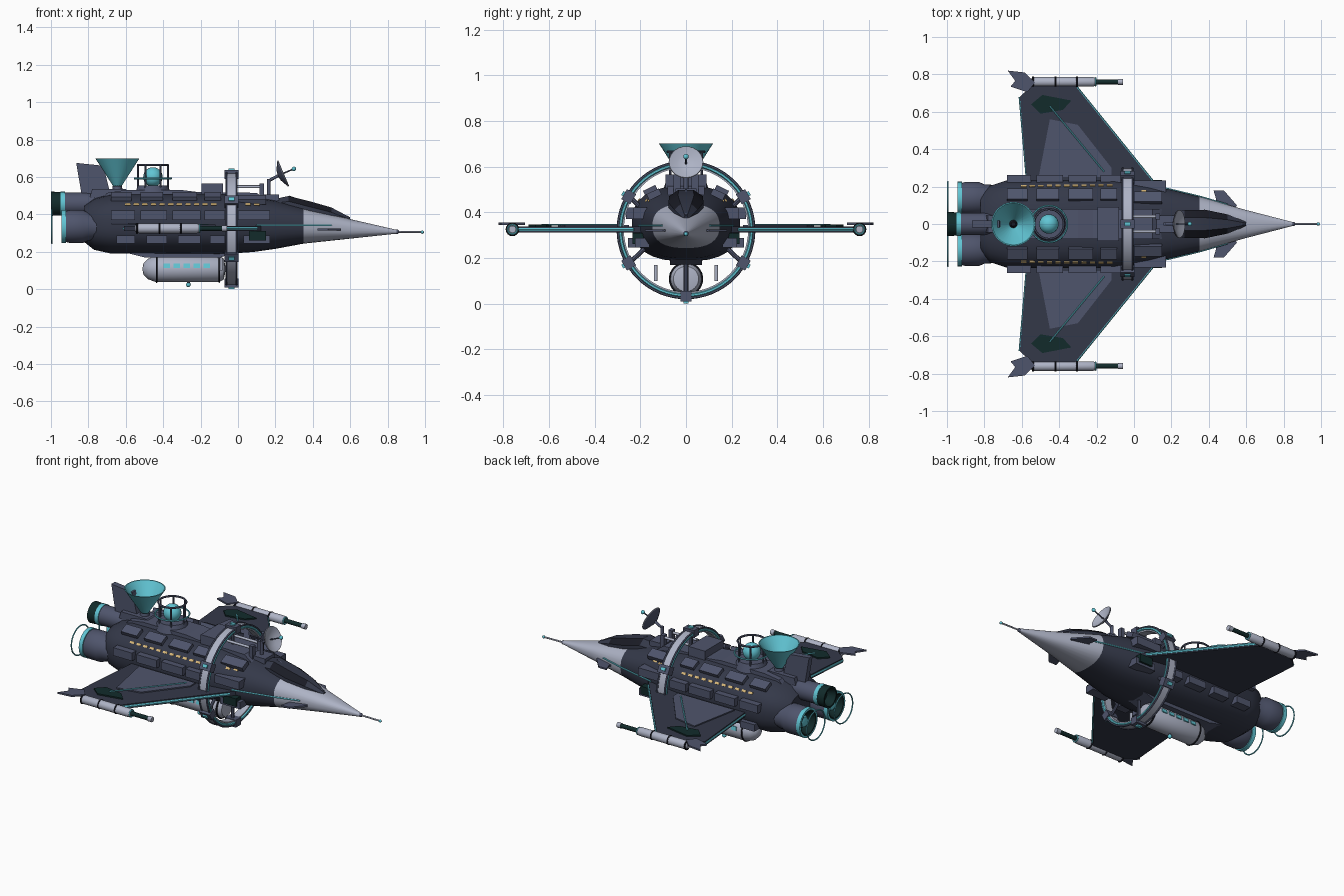
import bpy, bmesh, math
from mathutils import Vector, Matrix

if "Cube" in bpy.data.objects:
    bpy.data.objects.remove(bpy.data.objects["Cube"])

def mat(name, r, g, b):
    m = bpy.data.materials.new(name)
    m.diffuse_color = (r, g, b, 1)
    m.use_nodes = True
    m.node_tree.nodes["Principled BSDF"].inputs["Base Color"].default_value = m.diffuse_color
    return m

NAVY = mat("navy hull", .034, .040, .066)
SLATE = mat("slate panel", .078, .090, .150)
SILVER = mat("silver", .42, .45, .56)
CYAN = mat("cyan", .12, .56, .66)
GREEN = mat("dark green", .006, .024, .024)
AMBER = mat("amber window", .72, .50, .20)
BLACK = mat("black", .010, .011, .018)

def finish(name, bm, *mats, smooth=True):
    bmesh.ops.remove_doubles(bm, verts=bm.verts, dist=1e-5)
    bmesh.ops.recalc_face_normals(bm, faces=bm.faces)
    me = bpy.data.meshes.new(name)
    bm.to_mesh(me)
    bm.free()
    for m in mats:
        me.materials.append(m)
    ob = bpy.data.objects.new(name, me)
    bpy.context.collection.objects.link(ob)
    if smooth:
        bpy.ops.object.select_all(action='DESELECT')
        ob.select_set(True)
        bpy.context.view_layer.objects.active = ob
        bpy.ops.object.shade_smooth_by_angle(angle=math.radians(32))
    return ob

def box(name, m, x0, x1, y0, y1, z0, z1, rot=0):
    """Box from its limits, turned about its own x axis."""
    bm = bmesh.new()
    c = Vector(((x0 + x1) / 2, (y0 + y1) / 2, (z0 + z1) / 2))
    size = Matrix.Diagonal((abs(x1 - x0), abs(y1 - y0), abs(z1 - z0), 1))
    bmesh.ops.create_cube(bm, size=1, matrix=Matrix.Translation(c) @ Matrix.Rotation(rot, 4, 'X') @ size)
    return finish(name, bm, m, smooth=False)

def lathe(name, m, prof, origin, axis=(0, 0, 1), n=24, closed=False):
    """Revolve (radius, distance) points about an axis."""
    bm = bmesh.new()
    q = Vector(axis).to_track_quat('Z', 'Y')
    o = Vector(origin)
    rings = [[bm.verts.new(o + q @ Vector((r * math.cos(2 * math.pi * i / n), r * math.sin(2 * math.pi * i / n), h)))
              for i in range(n)] for r, h in prof]
    pairs = list(zip(rings, rings[1:])) + ([(rings[-1], rings[0])] if closed else [])
    for a, b in pairs:
        for i in range(n):
            j = (i + 1) % n
            bm.faces.new((a[i], a[j], b[j], b[i]))
    return finish(name, bm, m)

def rod(name, m, p, q, r, r2=None, n=12):
    d = Vector(q) - Vector(p)
    return lathe(name, m, [(0, 0), (r, 0), (r if r2 is None else r2, d.length), (0, d.length)], p, d, n)

def ball(name, m, c, r, n=20):
    k = n // 2
    return lathe(name, m, [(r * math.sin(math.pi * i / k), -r * math.cos(math.pi * i / k)) for i in range(k + 1)], c, n=n)

def hoop(name, m, c, axis, R, r, n=40, t=8):
    prof = [(R + r * math.cos(2 * math.pi * i / t), r * math.sin(2 * math.pi * i / t)) for i in range(t)]
    return lathe(name, m, prof, c, axis, n, closed=True)

def plate(name, m, pts, lo, hi, upright=False):
    """Extrude an outline through z, or through y when upright."""
    bm = bmesh.new()
    put = lambda a, b, c: bm.verts.new((a, c, b) if upright else (a, b, c))
    A = [put(a, b, lo) for a, b in pts]
    B = [put(a, b, hi) for a, b in pts]
    bm.faces.new(A)
    bm.faces.new(B)
    for i in range(len(pts)):
        j = (i + 1) % len(pts)
        bm.faces.new((A[i], A[j], B[j], B[i]))
    return finish(name, bm, m, smooth=False)

def loft(name, secs, n, p, rule, *mats):
    """Skin superellipse sections (x, half width, bottom, top)."""
    bm = bmesh.new()
    rings = []
    for x, w, b, t in secs:
        ring = []
        for i in range(n):
            a = 2 * math.pi * (i + .5) / n
            c, s = math.cos(a), math.sin(a)
            ring.append(bm.verts.new((x, w * math.copysign(abs(c) ** (2 / p), c),
                                      (b + t) / 2 + (t - b) / 2 * math.copysign(abs(s) ** (2 / p), s))))
        rings.append(ring)
    for k, (a, b) in enumerate(zip(rings, rings[1:])):
        for i in range(n):
            f = bm.faces.new((a[i], a[(i + 1) % n], b[(i + 1) % n], b[i]))
            f.material_index = rule(k, i)
    bm.faces.new(rings[0])
    bm.faces.new(rings[-1])
    return finish(name, bm, *mats)

# Hull and nose
HULL = [(-.82, .16, .25, .45), (-.77, .205, .21, .485), (-.68, .235, .19, .51), (-.1, .238, .185, .515), (.08, .21, .198, .495),
        (.2, .183, .215, .475), (.35, .147, .243, .437), (.6, .075, .27, .375), (.85, .01, .297, .317)]
loft("hull", HULL, 28, 2.5, lambda k, i: int(k >= 6), NAVY, SILVER)

def hull_y(x, z):
    for a, b in zip(HULL, HULL[1:]):
        if a[0] <= x <= b[0]:
            f = (x - a[0]) / (b[0] - a[0])
            w, lo, hi = (a[j] + f * (b[j] - a[j]) for j in (1, 2, 3))
            u = min(1, abs(2 * z - lo - hi) / (hi - lo))
            return w * (1 - u ** 2.5) ** .4
    return 0

rod("nose_probe", SILVER, (.84, 0, .307), (.98, 0, .305), .005)
ball("probe_tip", CYAN, (.985, 0, .305), .009, 12)
ball("probe_joint", SLATE, (.85, 0, .307), .012, 12)

# Canopy
loft("canopy", [(.15, .05, .40, .475), (.27, .08, .39, .502), (.38, .082, .36, .475), (.5, .055, .34, .44), (.6, .012, .34, .385)],
     8, 2.2, lambda k, i: int(k in (1, 2) and i in (0, 2)), NAVY, BLACK)
rod("canopy_spine", SLATE, (.27, 0, .495), (.59, 0, .385), .007, n=6)

# Dorsal deck, equipment blocks and keel
plate("dorsal_deck", SLATE, [(-.74, .47), (-.70, .515), (-.6, .53), (-.3, .53), (-.22, .52), (.1, .515), (.16, .47)], -.08, .08, True)
box("dorsal_block", SLATE, -.195, -.08, -.09, .09, .5, .565)
box("dish_base", SLATE, .12, .22, -.045, .045, .46, .505)
plate("keel", SLATE, [(-.62, .2), (-.5, .17), (-.1, .168), (0, .2)], -.07, .07, True)

# Tail fin
plate("tail_fin", SLATE, [(-.865, .675), (-.72, .66), (-.68, .5), (-.83, .47)], -.018, .018, True)
plate("fin_foot", SLATE, [(-.8, .46), (-.78, .535), (-.6, .535), (-.55, .5)], -.045, .045, True)

for s in (1, -1):
    # Wing, raised panels and glowing edges
    my = lambda pts: [(x, s * y) for x, y in pts]
    plate("wing", NAVY, my([(.17, .14), (-.315, .74), (-.53, .755), (-.61, .68), (-.565, .14)]), .311, .338)
    plate("wing_panel", SLATE, my([(-.45, .56), (-.30, .53), (-.12, .30), (-.12, .25), (-.51, .25)]), .336, .345)
    plate("wing_hatch", GREEN, my([(-.49, .69), (-.335, .66), (-.38, .61), (-.5, .59), (-.55, .64)]), .336, .346)
    rod("wing_line", CYAN, (-.45, s * .63, .346), (-.16, s * .28, .346), .004, n=6)
    rod("leading_edge", CYAN, (-.315, s * .74, .325), (.10, s * .227, .325), .008, n=6)
    rod("trailing_edge", CYAN, (-.61, s * .68, .325), (-.57, s * .22, .325), .007, n=6)
    # Wing tip pod and stabiliser
    o = (0, s * .76, .325)
    lathe("tip_pod", SILVER, [(0, -.55), (.018, -.55), (.026, -.53), (.026, -.22), (.02, -.205), (0, -.205)], o, (1, 0, 0), 16)
    for x in (-.54, -.42, -.305):
        hoop("pod_band", BLACK, (x, s * .76, .325), (1, 0, 0), .025, .005, 16, 6)
    rod("pod_barrel", GREEN, (-.21, s * .76, .325), (-.08, s * .76, .325), .013)
    rod("pod_muzzle", SILVER, (-.085, s * .76, .325), (-.06, s * .76, .325), .016)
    hoop("muzzle_ring", CYAN, (-.205, s * .76, .325), (1, 0, 0), .021, .004, 16, 6)
    plate("tip_stabiliser", SLATE, my([(-.675, .82), (-.585, .81), (-.53, .755), (-.57, .705), (-.66, .735), (-.635, .765)]), .345, .355)
    # Canard
    plate("canard", SLATE, my([(.54, .08), (.55, .10), (.48, .18), (.425, .18), (.44, .13), (.4, .08)]), .315, .325)
    # Side stripe along the bow
    for a, b in ((.1, .2), (.2, .35), (.35, .5)):
        rod("bow_stripe", CYAN, (a, s * hull_y(a, .342), .342), (b, s * hull_y(b, .342), .342), .005, n=6)
    box("side_intake", GREEN, .06, .15, s * .17, s * .235, .26, .31)
    # Armour pads
    for x0, x1 in ((-.68, -.55), (-.52, -.38), (-.35, -.2), (-.18, -.07), (.0, .17)):
        d = .03 if x0 >= 0 else 0
        box("upper_pad", SLATE, x0, x1, s * (.2 - d), s * (.263 - d), .37, .42)
        box("lower_pad", SLATE, x0 + .03, x1, s * (.19 - d), s * (.253 - d), .245, .288)
        box("shoulder_pad", SLATE, x0, x1 - .02, s * (.125 - d / 2), s * (.185 - d / 2), .478 - d / 2, .508 - d / 2, -s * .45)
    # Cabin windows
    for i in range(16):
        x = -.59 + .046 * i
        if not -.09 < x < .01:
            box("cabin_window", AMBER, x - .014, x + .014, s * (hull_y(x, .452) - .003), s * (hull_y(x, .452) + .004), .446, .459, s * .6)
    # Lower engine
    o = (0, s * .137, .335)
    lathe("engine", SLATE, [(0, .72), (.07, .72), (.075, .8), (.088, .83), (.088, .90), (.08, .93)], o, (-1, 0, 0), 28)
    lathe("engine_band", CYAN, [(.08, .92), (.089, .92), (.089, .945), (.078, .945)], o, (-1, 0, 0), 28)
    lathe("engine_throat", GREEN, [(.08, .944), (.07, .944), (.045, .89), (0, .89)], o, (-1, 0, 0), 28)
    lathe("engine_core", CYAN, [(.045, .892), (.03, .92), (0, .93)], o, (-1, 0, 0), 20)
    hoop("exhaust_hoop", CYAN, (-.995, s * .137, .335), (1, 0, 0), .09, .004)
    # Pod struts, docking rods and pod windows
    rod("pod_strut", SILVER, (-.09, s * .133, .10), (-.09, s * .133, .17), .008)
    rod("docking_rod", SILVER, (-.05, s * .04, .548), (.14, s * .04, .548), .008)
    box("rod_mount", SLATE, .115, .14, s * .025, s * .055, .48, .565)
    for i in range(5):
        x = -.38 + i * .053
        box("pod_window", CYAN, x - .017, x + .017, s * .066, s * .073, .113, .136, s * .2)

# Upper centre engine
o = (0, 0, .457)
lathe("top_engine", SLATE, [(0, .7), (.05, .7), (.06, .82), (.06, .93)], o, (-1, 0, 0))
lathe("top_engine_band", CYAN, [(.05, .925), (.064, .925), (.064, .95), (.05, .95)], o, (-1, 0, 0))
lathe("top_nozzle", GREEN, [(.055, .945), (.062, .95), (.065, 1.0), (.055, 1.0), (.04, .95), (0, .95)], o, (-1, 0, 0))

# Ring around the hull
C = (-.035, 0, .323)
lathe("hull_ring", SILVER, [(.272, -.024), (.298, -.024), (.298, .024), (.272, .024)], C, (1, 0, 0), 64, True)
for dx in (-.026, .026):
    hoop("ring_light", CYAN, (C[0] + dx, 0, C[2]), (1, 0, 0), .287, .008, 64, 6)
    hoop("ring_rim", SLATE, (C[0] + dx, 0, C[2]), (1, 0, 0), .298, .006, 64, 6)
for k in range(6):
    a = math.radians(30 + 60 * k)
    y, z = .29 * math.cos(a), C[2] + .29 * math.sin(a)
    box("ring_block", SLATE, -.072, .002, y - .023, y + .023, z - .025, z + .025, a)
    y, z = .316 * math.cos(a), C[2] + .316 * math.sin(a)
    box("block_light", CYAN, -.05, -.02, y - .006, y + .006, z - .01, z + .01, a)
    rod("ring_spoke", SLATE, (-.035, .2 * math.cos(a), C[2] + .15 * math.sin(a)),
        (-.035, .28 * math.cos(a), C[2] + .28 * math.sin(a)), .01, n=8)

# Belly pod
lathe("belly_pod", SILVER, [(0, -.512), (.03, -.505), (.055, -.48), (.07, -.44), (.07, -.1), (.055, -.075), (0, -.065)], (0, 0, .108), (1, 0, 0), 32)
for x in (-.435, -.1):
    hoop("belly_band", BLACK, (x, 0, .108), (1, 0, 0), .07, .005, 32, 6)
box("belly_mount", SLATE, -.4, -.13, -.035, .035, .15, .2)
rod("belly_sensor_stem", SLATE, (-.265, 0, .05), (-.265, 0, .03), .008)
ball("belly_sensor", CYAN, (-.265, 0, .024), .013, 12)

# Funnel
lathe("funnel", CYAN, [(.022, .55), (.118, .7), (.112, .7), (.016, .556), (0, .556)], (-.645, 0, 0), n=32)
rod("funnel_foot", SLATE, (-.645, 0, .5), (-.645, 0, .56), .035, .022)
rod("funnel_feed", BLACK, (-.645, 0, .55), (-.645, 0, .60), .025, .012)

# Caged sensor sphere
X = -.455
rod("sensor_base", SLATE, (X, 0, .5), (X, 0, .555), .1, .08, 24)
ball("sensor_sphere", CYAN, (X, 0, .6), .052, 24)
hoop("sensor_ring", CYAN, (X, 0, .592), (0, 0, 1), .098, .005, 32, 6)
hoop("cage_top", SLATE, (X, 0, .665), (0, 0, 1), .08, .006, 32, 6)
for k in range(6):
    c, s = math.cos(k * math.pi / 3), math.sin(k * math.pi / 3)
    rod("cage_post", SLATE, (X + .08 * c, .08 * s, .54), (X + .08 * c, .08 * s, .665), .005, n=8)

# Dish antenna
A = Vector((.92, 0, .39)).normalized()
P = Vector((.225, 0, .612))
lathe("dish", SILVER, [(0, -.008), (.04, 0), (.076, .018), (.074, .021), (.04, .005), (0, -.003)], P, A, 28)
lathe("dish_back", SLATE, [(0, -.014), (.03, -.008), (.074, .014)], P, A, 28)
rod("dish_feed", SLATE, P, P + A * .075, .004, n=8)
ball("dish_tip", CYAN, P + A * .08, .012, 12)
rod("dish_mast", SLATE, (.165, 0, .49), (.165, 0, .59), .01)
rod("dish_arm", SLATE, (.165, 0, .58), P - A * .005, .008)
